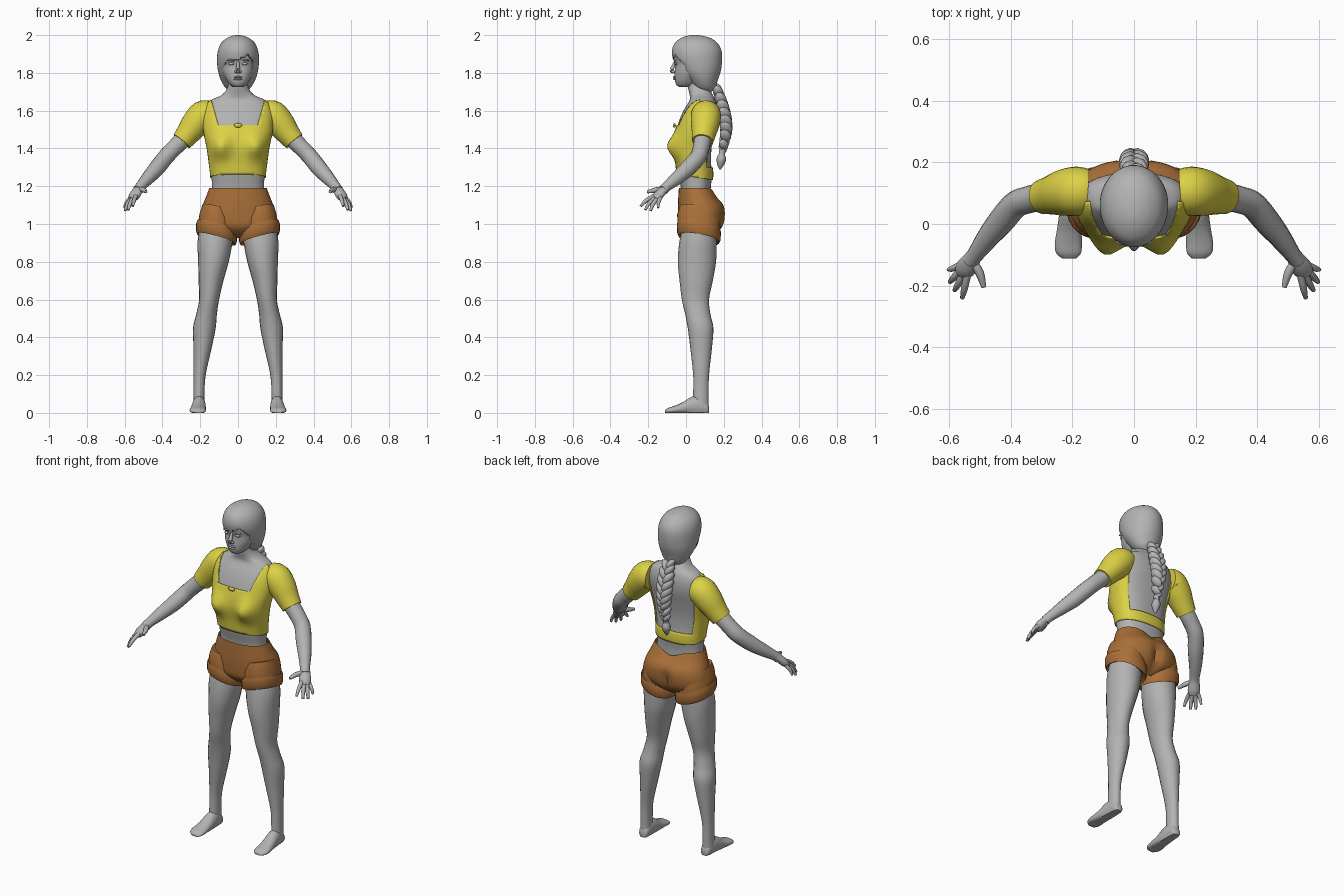
import bpy, bmesh, math
from math import sin, cos, pi, exp
from mathutils import Vector, Matrix


def material(name, rgb):
    m = bpy.data.materials.new(name)
    m.diffuse_color = (*rgb, 1)
    return m


GREY = material("light grey", (0.45, 0.45, 0.45))
YELLOW = material("yellow cloth", (0.72, 0.64, 0.06))
BROWN = material("brown cloth", (0.40, 0.16, 0.04))


def finish(name, bm, mat, angle=55):
    bmesh.ops.recalc_face_normals(bm, faces=bm.faces)
    me = bpy.data.meshes.new(name)
    bm.to_mesh(me)
    bm.free()
    me.materials.append(mat)
    me.polygons.foreach_set("use_smooth", [True] * len(me.polygons))
    me.set_sharp_from_angle(angle=math.radians(angle))
    ob = bpy.data.objects.new(name, me)
    bpy.context.collection.objects.link(ob)
    return ob


def smooth(rows, n=4):
    """Catmull-Rom interpolation between stations."""
    out = []
    for i in range(len(rows) - 1):
        a, b = rows[max(i - 1, 0)], rows[i]
        c, d = rows[i + 1], rows[min(i + 2, len(rows) - 1)]
        for k in range(n):
            t = k / n
            out.append([0.5 * (2 * q + (r - p) * t + (2 * p - 5 * q + 4 * r - s) * t * t
                        + (3 * q - p - 3 * r + s) * t ** 3) for p, q, r, s in zip(a, b, c, d)])
    return out + [list(rows[-1])]


def loft(rings, caps=True):
    bm = bmesh.new()
    vs = [[bm.verts.new(p) for p in r] for r in rings]
    n = len(rings[0])
    for a, b in zip(vs, vs[1:]):
        for i in range(n):
            bm.faces.new((a[i], a[(i + 1) % n], b[(i + 1) % n], b[i]))
    if caps:
        bm.faces.new(vs[0])
        bm.faces.new(vs[-1])
    return bm


def oval(z, cx, hx, cy, hy, n=32, e=2.0):
    def p(v):
        return math.copysign(abs(v) ** (2 / e), v)
    return [Vector((cx + hx * p(sin(2 * pi * i / n)), cy - hy * p(cos(2 * pi * i / n)), z)) for i in range(n)]


def stack(rows, grow=0.0, n=40, e=2.0):
    """Rings from (z, half width, front y, back y)."""
    return [oval(z, 0, max(w + grow, .002), (f + b) / 2, max((b - f) / 2 + grow, .002), n, e)
            for z, w, f, b in smooth(rows)]


def tube(rows, s=1, n=16, sub=4, wide=1.0):
    """Rings square to a path of (x, y, z, radius)."""
    rows = smooth(rows, sub)
    rings = []
    for i, (x, y, z, r) in enumerate(rows):
        t = Vector(rows[min(i + 1, len(rows) - 1)][:3]) - Vector(rows[max(i - 1, 0)][:3])
        q = t.to_track_quat('Z', 'Y')
        ring = [Vector((x, y, z)) + q @ Vector((r * cos(2 * pi * k / n), wide * r * sin(2 * pi * k / n), 0))
                for k in range(n)]
        rings.append([Vector((s * p.x, p.y, p.z)) for p in ring])
    return loft(rings)


def ball(name, loc, size, rot=(0, 0, 0), mat=GREY):
    bm = bmesh.new()
    bmesh.ops.create_uvsphere(bm, u_segments=14, v_segments=8, radius=1)
    turn = Matrix.Rotation(rot[2], 4, 'Z') @ Matrix.Rotation(rot[1], 4, 'Y') @ Matrix.Rotation(rot[0], 4, 'X')
    bm.transform(Matrix.Translation(loc) @ turn @ Matrix.Diagonal((*size, 1)))
    return finish(name, bm, mat)


# torso skin and neck
TORSO = [(1.12, .15, -.03, .14), (1.19, .145, -.034, .138), (1.26, .148, -.05, .145), (1.32, .155, -.056, .14),
         (1.40, .166, -.062, .142), (1.48, .182, -.06, .155), (1.55, .188, -.042, .17), (1.61, .18, -.015, .172),
         (1.655, .15, .012, .162), (1.685, .09, .012, .148), (1.73, .06, .002, .125), (1.79, .058, 0, .12)]


def torso(grow):
    bm = loft(stack(TORSO, grow, 48, 2.4))
    for v in bm.verts:
        if v.co.y < .04:  # bust
            for c in (-.095, .095):
                v.co.y -= .05 * exp(-((v.co.x - c) / .055) ** 2 - ((v.co.z - 1.41) / .06) ** 2)
    return bm


finish("torso", torso(-.007), GREY)

# cropped top: torso shell with hem, square neckline and open back cut out
bm = torso(0)


def cut(co, no, side=0):
    fs = [f for f in bm.faces if side == 0 or (f.calc_center_median().y - .07) * side > 0]
    geom = set(fs) | {e for f in fs for e in f.edges} | {v for f in fs for v in f.verts}
    bmesh.ops.bisect_plane(bm, geom=list(geom), plane_co=co, plane_no=no)


cut((0, -.05, 1.262), (0, .15, 1))
cut((0, 0, 1.525), (0, 0, 1), -1)
cut((0, 0, 1.30), (0, 0, 1), 1)
for s in (1, -1):
    cut((s * .105, 0, 1.525), (s * .14, 0, -.04), -1)
    cut((s * .12, 0, 1.30), (s * .3, 0, -.035), 1)
gone = []
for f in bm.faces:
    c = f.calc_center_median()
    front = c.y < .07 and c.z > 1.525 and abs(c.x) < .105 + (c.z - 1.525) * .286
    back = c.y >= .07 and c.z > 1.30 and abs(c.x) < .12 + (c.z - 1.30) * .117
    hem = c.z < 1.262 - .15 * (c.y + .05)
    if front or back or hem or c.z > 1.66:
        gone.append(f)
bmesh.ops.delete(bm, geom=gone, context='FACES')
top = finish("cropped_top", bm, YELLOW)
mod = top.modifiers.new("cloth", 'SOLIDIFY')
mod.thickness = .006

# neckline gather
ball("neckline_gather", (0, -.062, 1.522), (.022, .008, .012), mat=YELLOW)

# shorts seat, with back waist dip and centre crease
bm = loft(stack([(.925, .03, .03, .13), (.95, .10, -.005, .165), (.985, .185, -.035, .195), (1.03, .203, -.042, .208),
                 (1.09, .19, -.043, .205), (1.14, .171, -.041, .172), (1.19, .152, -.038, .146)], 0, 48, 2.2), False)
for v in bm.verts:
    x, y, z = v.co
    if y > .08:
        v.co.y -= .03 * exp(-(x / .025) ** 2) * exp(-((z - 1.02) / .07) ** 2)
        v.co.z -= .035 * exp(-(x / .06) ** 2) * max(0, (z - 1.12) / .07)
finish("shorts_seat", bm, BROWN)

LEG = [(.98, .115, .09, .07, .09), (.9, .122, .092, .063, .099), (.8, .13, .081, .058, .101),
       (.7, .143, .066, .054, .088), (.6, .153, .053, .05, .072), (.52, .167, .055, .063, .067),
       (.45, .178, .06, .077, .068), (.35, .187, .049, .08, .058), (.2, .203, .032, .08, .042),
       (.1, .206, .029, .079, .041), (.03, .207, .031, .08, .04)]
FOOT = [(.122, .205, .018, .035), (.11, .205, .028, .06), (.07, .206, .033, .09), (.03, .207, .036, .085),
        (-.02, .21, .04, .055), (-.065, .213, .044, .036), (-.095, .212, .04, .026), (-.112, .21, .022, .014)]
ARM = [(.24, .10, 1.51, .05), (.30, .088, 1.44, .046), (.345, .078, 1.395, .044), (.385, .062, 1.352, .044),
       (.43, .01, 1.295, .043), (.475, -.045, 1.245, .036), (.515, -.1, 1.2, .027), (.53, -.12, 1.18, .027)]
SLEEVE = [(.152, .104, 1.577, .074), (.185, .106, 1.573, .08), (.225, .102, 1.53, .076),
          (.262, .095, 1.482, .065), (.298, .088, 1.438, .056)]
FINGERS = {"thumb": [(.52, -.125, 1.185, .013), (.5, -.16, 1.18, .014), (.487, -.205, 1.17, .008)],
           "index_finger": [(.54, -.165, 1.15, .012), (.55, -.21, 1.125, .011), (.557, -.24, 1.095, .007)],
           "middle_finger": [(.553, -.16, 1.14, .012), (.57, -.195, 1.11, .011), (.582, -.215, 1.075, .007)],
           "ring_finger": [(.563, -.15, 1.135, .012), (.585, -.175, 1.105, .011), (.597, -.188, 1.07, .007)],
           "little_finger": [(.567, -.135, 1.14, .011), (.59, -.145, 1.115, .01), (.602, -.148, 1.085, .006)]}

for s, side in ((1, "left"), (-1, "right")):
    # leg and foot
    finish(side + "_leg", loft([oval(z, s * cx, hx, cy, hy, 20) for z, cx, hx, cy, hy in smooth(LEG)]), GREY)
    rings = []
    for y, cx, hx, h in smooth(FOOT, 3):
        rings.append([Vector((s * (cx + hx * sin(a)), y, max(0, h * (.42 + .58 * cos(a)))))
                      for a in [2 * pi * k / 16 for k in range(16)]])
    finish(side + "_foot", loft(rings), GREY)

    # shorts leg and turned-up cuff, tilted down to the inside and back
    def tilted(rows):
        rings = [oval(z, s * .114, hx, .068, hy, 28, 2.2) for z, hx, hy in rows]
        for r in rings:
            for p in r:
                p.z += .27 * (abs(p.x) - .114) - .17 * (p.y - .068)
        return rings
    finish(side + "_shorts_leg", loft(tilted([(1.08, .075, .10), (1.03, .09, .115), (.97, .098, .112)])), BROWN)
    finish(side + "_shorts_cuff", loft(tilted([(.985, .092, .10), (.99, .102, .113), (.975, .107, .117),
                                               (.935, .108, .115), (.92, .103, .108), (.93, .088, .095)])), BROWN)

    # sleeve, arm, hand
    finish(side + "_sleeve", tube(SLEEVE, s, 24), YELLOW)
    finish(side + "_arm", tube(ARM, s), GREY)
    finish(side + "_palm", tube([(.517, -.1, 1.198, .025), (.532, -.125, 1.175, .031), (.548, -.147, 1.15, .033),
                                 (.558, -.162, 1.132, .024)], s, 16, 3, .7), GREY)
    for finger, path in FINGERS.items():
        finish(side + "_" + finger, tube(path, s, 8, 3), GREY)

    # eye, brow and cheek
    ball(side + "_eye", (s * .036, -.054, 1.848), (.016, .010, .007))
    ball(side + "_brow", (s * .037, -.058, 1.868), (.022, .009, .005), (0, s * .12, 0))
    ball(side + "_nostril", (s * .011, -.068, 1.806), (.008, .011, .007))

# face, nose and lips
finish("face", loft(stack([(1.725, .022, -.035, .03), (1.735, .04, -.05, .05), (1.76, .06, -.059, .08),
                           (1.80, .08, -.06, .11), (1.84, .088, -.058, .13), (1.875, .09, -.066, .14),
                           (1.92, .085, -.06, .14), (1.95, .05, -.03, .10)], 0, 36, 2.2)), GREY)
finish("nose", tube([(0, -.056, 1.865, .007), (0, -.066, 1.838, .009), (0, -.076, 1.814, .012),
                     (0, -.064, 1.802, .007)], 1, 10), GREY)
for name, z, h in (("upper_lip", 1.778, .005), ("lower_lip", 1.767, .006)):
    ball(name, (0, -.058, z), (.024, .011, h))

# hair, recessed below a side-swept fringe
bm = loft(stack([(1.70, .04, .075, .135), (1.72, .066, .045, .155), (1.76, .09, .01, .168), (1.81, .106, -.035, .184),
                 (1.87, .111, -.068, .191), (1.92, .106, -.074, .187), (1.96, .088, -.058, .165),
                 (1.985, .058, -.025, .128), (1.997, .028, .01, .085), (2.0, .005, .035, .055)], 0, 56))
for v in bm.verts:
    x, y, z = v.co
    edge = 1.885 + (.4 * (x - .05) if x < .05 else -1.2 * (x - .05))
    if y < -.005 and z < edge:
        v.co.y = -.005
finish("hair", bm, GREY)

# braid: alternating slanted locks shrinking downwards
PATH = smooth([(.165, 1.715, .030), (.19, 1.64, .038), (.208, 1.56, .040), (.212, 1.49, .036), (.196, 1.405, .026)], 4)
for i, (y, z, r) in enumerate(PATH):
    s = 1 if i % 2 else -1
    ball("braid_lock", (s * r * .42, y, z), (r * .62, r * .85, r * 1.15), (.35, s * .6, 0))
finish("braid_tie", tube([(0, .194, 1.395, .017), (0, .19, 1.372, .017)], 1, 12, 1), GREY)
finish("braid_tuft", tube([(0, .19, 1.375, .013), (0, .187, 1.345, .025), (0, .183, 1.315, .018),
                           (0, .18, 1.288, .003)], 1, 8), GREY)
